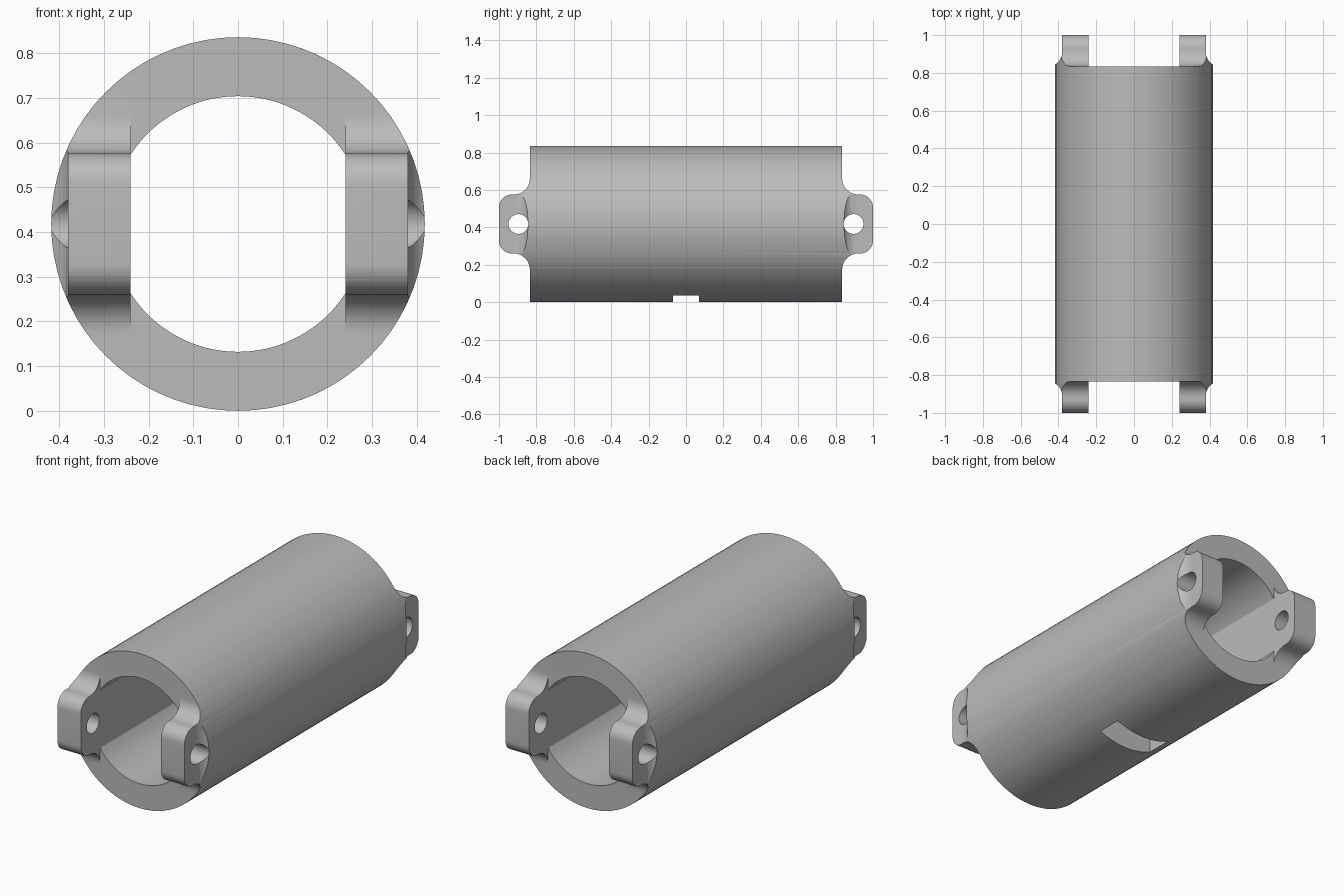
import bpy, bmesh
from math import sin, cos, pi, asin, sqrt, radians

cube = bpy.data.objects.get("Cube")
if cube:
    bpy.data.objects.remove(cube, do_unlink=True)

R, BORE, FLAT = 0.418, 0.286, 0.24      # outer radius, bore radius, flat bore walls
END, TIP = 0.835, 1.0                   # tube end and lug tip along y
LUG_H, LUG_X = 0.158, 0.38              # lug half height and outer side
CZ = R                                  # height of the tube axis


def arc(cx, cy, r, a0, a1, n):
    return [(cx + r * cos(a0 + (a1 - a0) * i / n),
             cy + r * sin(a0 + (a1 - a0) * i / n)) for i in range(n + 1)]


def prism(name, pts, axis, lo, hi):
    """Extrude a closed outline along an axis; heights are relative to the tube axis."""
    place = {"x": lambda a, b, t: (t, a, b + CZ),
             "y": lambda a, b, t: (a, t, b + CZ),
             "z": lambda a, b, t: (a, b, t + CZ)}[axis]
    bm = bmesh.new()
    rings = [[bm.verts.new(place(a, b, t)) for a, b in pts] for t in (lo, hi)]
    bm.faces.new(rings[0])
    bm.faces.new(rings[1])
    n = len(pts)
    for i in range(n):
        j = (i + 1) % n
        bm.faces.new((rings[0][i], rings[0][j], rings[1][j], rings[1][i]))
    bmesh.ops.recalc_face_normals(bm, faces=bm.faces)
    mesh = bpy.data.meshes.new(name)
    bm.to_mesh(mesh)
    bm.free()
    ob = bpy.data.objects.new(name, mesh)
    bpy.context.collection.objects.link(ob)
    return ob


def rect(x0, x1, y0, y1):
    return [(x0, y0), (x1, y0), (x1, y1), (x0, y1)]


def carve(target, cutter, operation="DIFFERENCE"):
    mod = target.modifiers.new("carve", "BOOLEAN")
    mod.operation, mod.solver, mod.object = operation, "EXACT", cutter
    bpy.context.view_layer.objects.active = target
    bpy.ops.object.modifier_apply(modifier=mod.name)
    bpy.data.objects.remove(cutter, do_unlink=True)


# Full-length round bar
housing = prism("tube_housing", arc(0, 0, R, 0, 2 * pi, 72)[:-1], "y", -TIP, TIP)

# Side outline: square tube ends with filleted, round-cornered lugs
fr, cr = 0.085, 0.07
quarter = ([(END, 0.6)]
           + arc(END + fr, LUG_H + fr, fr, pi, 1.5 * pi, 10)
           + arc(TIP - cr, LUG_H - cr, cr, pi / 2, 0, 10))
half = quarter + [(y, -z) for y, z in reversed(quarter)]
outline = half + [(-y, -z) for y, z in half]
carve(housing, prism("outline", outline, "x", -0.6, 0.6), "INTERSECT")

# Gap between the two lugs at each end
for s in (-1, 1):
    gap = rect(-FLAT, FLAT, *sorted((s * END, s * 1.2)))
    carve(housing, prism("gap", gap, "z", -0.6, 0.6))

# Round bore with flat side walls
a = asin(sqrt(BORE**2 - FLAT**2) / BORE)
bore = arc(0, 0, BORE, a, pi - a, 36) + arc(0, 0, BORE, pi + a, 2 * pi - a, 36)
carve(housing, prism("bore", bore, "y", -1.2, 1.2))

# Outer lug flanks, flaring into the tube
flare = 0.075
flank = (arc(LUG_X + flare, END + flare, flare, pi, 1.5 * pi, 10)
         + [(0.6, END), (0.6, 1.2), (LUG_X, 1.2)])
for sx in (-1, 1):
    for sy in (-1, 1):
        pts = [(sx * x, sy * y) for x, y in flank]
        carve(housing, prism("flank", pts, "z", -0.6, 0.6))

# Pin holes through the lugs
for s in (-1, 1):
    hole = arc(s * 0.896, 0, 0.053, 0, 2 * pi, 32)[:-1]
    carve(housing, prism("pin_hole", hole, "x", -0.6, 0.6))

# Window in the underside
carve(housing, prism("window", rect(-0.167, 0.167, -0.07, 0.07), "z", -0.6, -0.15))

# Plain grey finish
grey = bpy.data.materials.new("grey")
grey.use_nodes = True
colour = (0.5, 0.5, 0.5, 1)
grey.diffuse_color = colour
grey.node_tree.nodes["Principled BSDF"].inputs["Base Color"].default_value = colour
housing.data.materials.clear()
housing.data.materials.append(grey)
for p in housing.data.polygons:
    p.material_index = 0

bpy.ops.object.select_all(action="DESELECT")
housing.select_set(True)
bpy.context.view_layer.objects.active = housing
bpy.ops.object.shade_smooth_by_angle(angle=radians(30))
